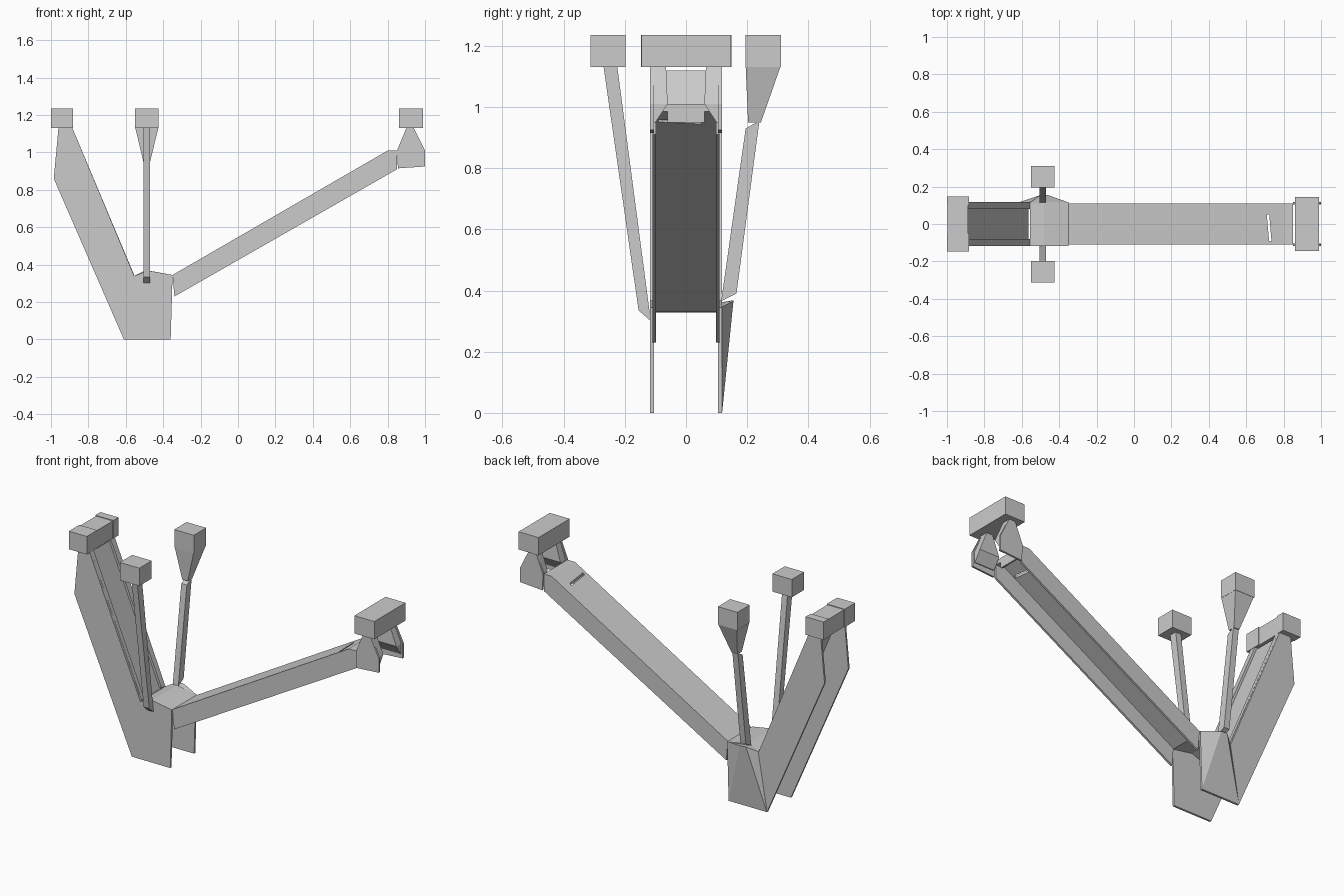
import bpy, bmesh

if "Cube" in bpy.data.objects:
    bpy.data.objects.remove(bpy.data.objects["Cube"])


def finish(bm, name):
    bmesh.ops.recalc_face_normals(bm, faces=bm.faces)
    me = bpy.data.meshes.new(name)
    bm.to_mesh(me)
    bm.free()
    ob = bpy.data.objects.new(name, me)
    bpy.context.scene.collection.objects.link(ob)
    return ob


def prism(name, pts, y0, y1):
    """Extrude an x/z profile along y."""
    bm = bmesh.new()
    face = bm.faces.new([bm.verts.new((x, y0, z)) for x, z in pts])
    new = bmesh.ops.extrude_face_region(bm, geom=[face])["geom"]
    bmesh.ops.translate(bm, vec=(0, y1 - y0, 0),
                        verts=[v for v in new if isinstance(v, bmesh.types.BMVert)])
    return finish(bm, name)


def hull(name, pts):
    """Convex solid around a few corner points."""
    bm = bmesh.new()
    for p in pts:
        bm.verts.new(p)
    bmesh.ops.convex_hull(bm, input=bm.verts)
    bmesh.ops.dissolve_limit(bm, angle_limit=0.02, verts=bm.verts, edges=bm.edges)
    return finish(bm, name)


def rect(x0, x1, y0, y1, z):
    return [(x, y, z) for x in (x0, x1) for y in (y0, y1)]


def box(name, x0, x1, y0, y1, z0, z1):
    return hull(name, rect(x0, x1, y0, y1, z0) + rect(x0, x1, y0, y1, z1))


# Paired side plates: steep arm with foot, long arm wall, end bracket
for s, side in ((-1, "front"), (1, "back")):
    prism(side + "_steep_arm_plate",
          [(-.61, 0), (-.36, 0), (-.35, .345), (-.48, .368), (-.555, .34),
           (-.885, 1.13), (-.96, 1.13), (-.985, .86)], s * .105, s * .117)
    prism(side + "_steep_arm_rail",
          [(-.555, .345), (-.885, 1.13), (-.91, 1.13), (-.58, .345)], s * .08, s * .105)
    prism(side + "_long_arm_wall",
          [(-.35, .345), (-.34, .23), (.85, .91), (.85, 1.01), (.80, 1.01)],
          s * .098, s * .11)
    prism(side + "_bracket_plate",
          [(.85, 1.01), (.855, .915), (1, .925), (1, 1.01), (.94, 1.13), (.90, 1.13)],
          s * .105, s * .117)
    # Leaning inner cheek of the bracket
    hull(side + "_bracket_cheek",
         rect(.90, .94, s * .065, s * .117, 1.13) + rect(.86, .99, s * .06, s * .117, 1.01)
         + rect(.86, .99, s * .1, s * .117, .95))
    # End tab of the long arm
    box(side + "_end_tab", .80, .85, s * .06, s * .105, .985, 1.0)

# Steep arm web
prism("steep_arm_web", [(-.565, .335), (-.895, 1.12), (-.907, 1.115), (-.577, .33)], -.105, .105)

# Hub top and flared back side
prism("hub_top", [(-.555, .34), (-.48, .368), (-.35, .345), (-.35, .333), (-.48, .355), (-.555, .328)],
      -.108, .108)
hull("hub_flare", rect(-.61, -.36, .11, .118, 0)
     + [(-.555, .115, .34), (-.5, .155, .368), (-.46, .155, .365), (-.35, .115, .345),
        (-.5, .105, .36), (-.35, .105, .34)])

# Long arm top plate with a slanted slot
top = prism("long_arm_top", [(-.35, .345), (.80, 1.01), (.85, 1.01), (.85, .998), (.803, .998), (-.35, .331)],
            -.108, .108)
cutter = hull("slot_cutter", [(x + dx, y, z) for x, y in ((.722, -.09), (.71, .05))
                              for dx in (0, .013) for z in (.8, 1.1)])
cutter.hide_render = True
cutter.hide_viewport = True
cut = top.modifiers.new("slot", "BOOLEAN")
cut.object = cutter
cut.solver = "EXACT"
prism("long_arm_end", [(.80, 1.008), (.85, 1.008), (.85, .95), (.84, .95)], -.06, .06)

# Side posts
hull("front_post", rect(-.506, -.47, -.27, -.225, 1.135)
     + [(x, y, z) for x in (-.506, -.47) for y, z in ((-.155, .335), (-.115, .30))])
hull("back_post", [(x, y, z) for x in (-.506, -.47)
                   for y, z in ((.115, .365), (.165, .39), (.195, .93), (.24, .955))])
hull("back_post_flare", rect(-.55, -.425, .195, .31, 1.135) + rect(-.506, -.47, .203, .245, .95))

# Top pads
box("front_pad", -.552, -.425, -.312, -.197, 1.13, 1.235)
box("back_pad", -.552, -.425, .195, .31, 1.13, 1.235)
box("long_arm_pad", .86, .99, -.145, .145, 1.13, 1.235)
for i, (a, b, d) in enumerate(((-.147, -.05, 0), (-.05, .10, .004), (.10, .148, 0))):
    box("steep_arm_pad_%d" % i, -1 + d, -.883 - d, a, b, 1.13, 1.236 - d)
